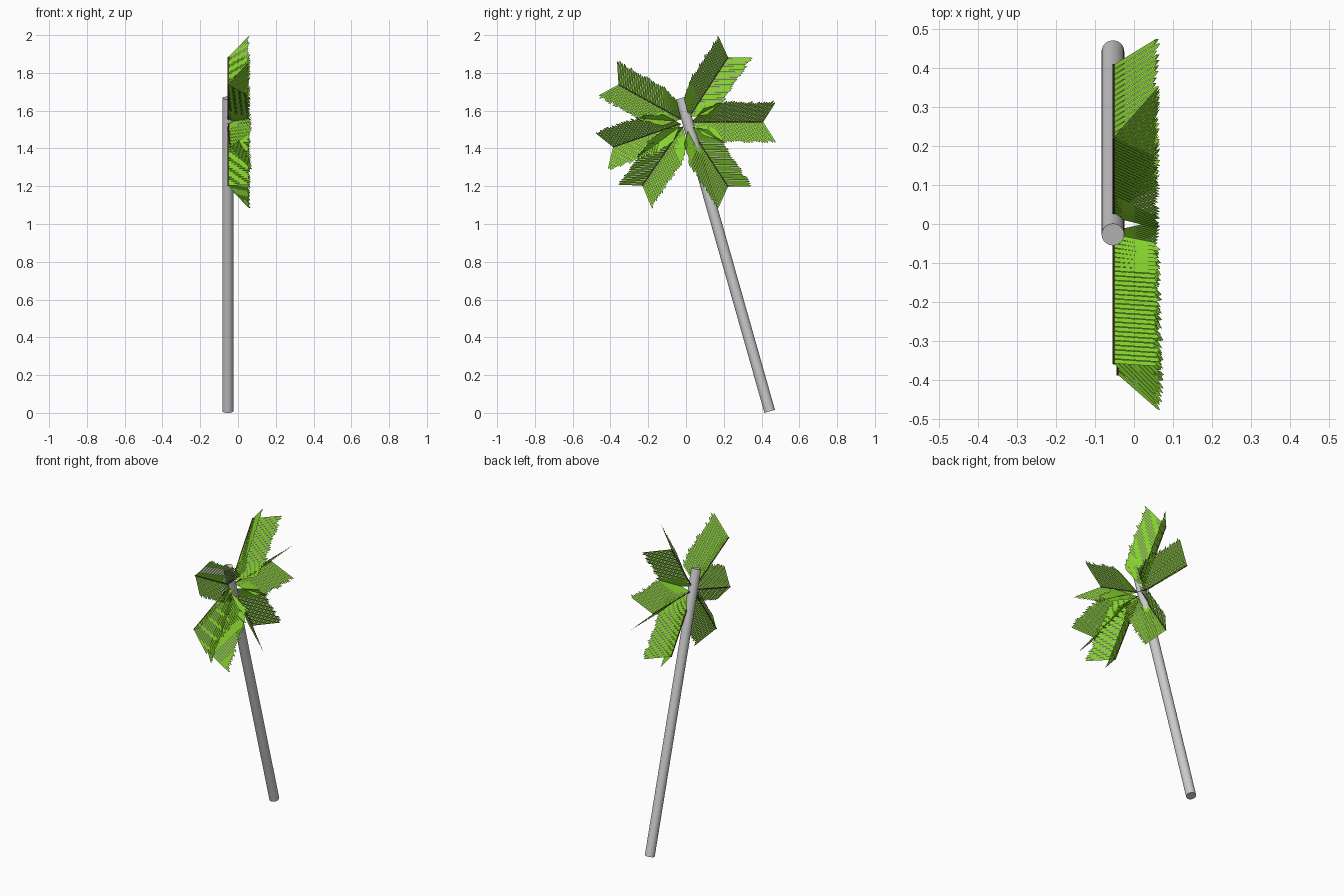
import bpy, bmesh, math, random
from mathutils import Vector

if "Cube" in bpy.data.objects:
    bpy.data.objects.remove(bpy.data.objects["Cube"])

random.seed(4)


def material(name, rgb):
    m = bpy.data.materials.new(name)
    m.diffuse_color = (*rgb, 1)
    m.use_nodes = True
    m.node_tree.nodes["Principled BSDF"].inputs["Base Color"].default_value = m.diffuse_color
    return m


green = material("leaf_green", (0.26, 0.70, 0.03))
brown = material("stem_brown", (0.10, 0.06, 0.04))


def rod(name, a, b, radius, sides, mat=None):
    a, b = Vector(a), Vector(b)
    bpy.ops.mesh.primitive_cylinder_add(vertices=sides, radius=radius,
                                        depth=(b - a).length, location=(a + b) / 2)
    ob = bpy.context.object
    ob.name = name
    ob.rotation_euler = (b - a).to_track_quat('Z', 'Y').to_euler()
    if mat:
        ob.data.materials.append(mat)
    bpy.ops.object.shade_smooth_by_angle()
    return ob


# Leaning trunk
rod("trunk", (-0.054, 0.443, 0.008), (-0.054, -0.027, 1.667), 0.029, 32)

HUB = Vector((-0.052, 0, 1.54))
START, END, COUNT = 0.03, 0.41, 28
PITCH = (END - START) / COUNT


def frond(index, angle, tilt):
    t = math.radians(angle)
    along = Vector((tilt, math.cos(t), math.sin(t))).normalized()
    side = Vector((0, -math.sin(t), math.cos(t)))
    up = Vector((1, 0, 0))
    # Thin central stem
    rod(f"frond_stem_{index}", HUB + along * START, HUB + along * END, 0.0035, 6, brown)
    # Two rows of narrow leaflets folded into a V
    bm = bmesh.new()
    for sign in (-1, 1):
        for i in range(COUNT):
            s = START + i * PITCH
            grow = 0.72 + 0.28 * min(1, i / 7)
            k = random.uniform(0.93, 1.04)
            reach = (along * 0.07 + side * sign * 0.11 * grow + up * 0.115) * k
            base = HUB + along * s
            w = along * PITCH * 0.9
            pts = [base, base + w, base + w + reach * 0.93,
                   base + w * 0.6 + reach, base + reach * 0.93]
            bm.faces.new([bm.verts.new(p) for p in pts])
    me = bpy.data.meshes.new(f"frond_leaflets_{index}")
    bm.to_mesh(me)
    bm.free()
    me.materials.append(green)
    ob = bpy.data.objects.new(f"frond_leaflets_{index}", me)
    bpy.context.collection.objects.link(ob)


# Six fronds fanned around the trunk top
for n, (angle, tilt) in enumerate([(0, 0), (57, 0), (151, 0),
                                   (199, 0.025), (235.5, 0), (303, 0)]):
    frond(n + 1, angle, tilt)
